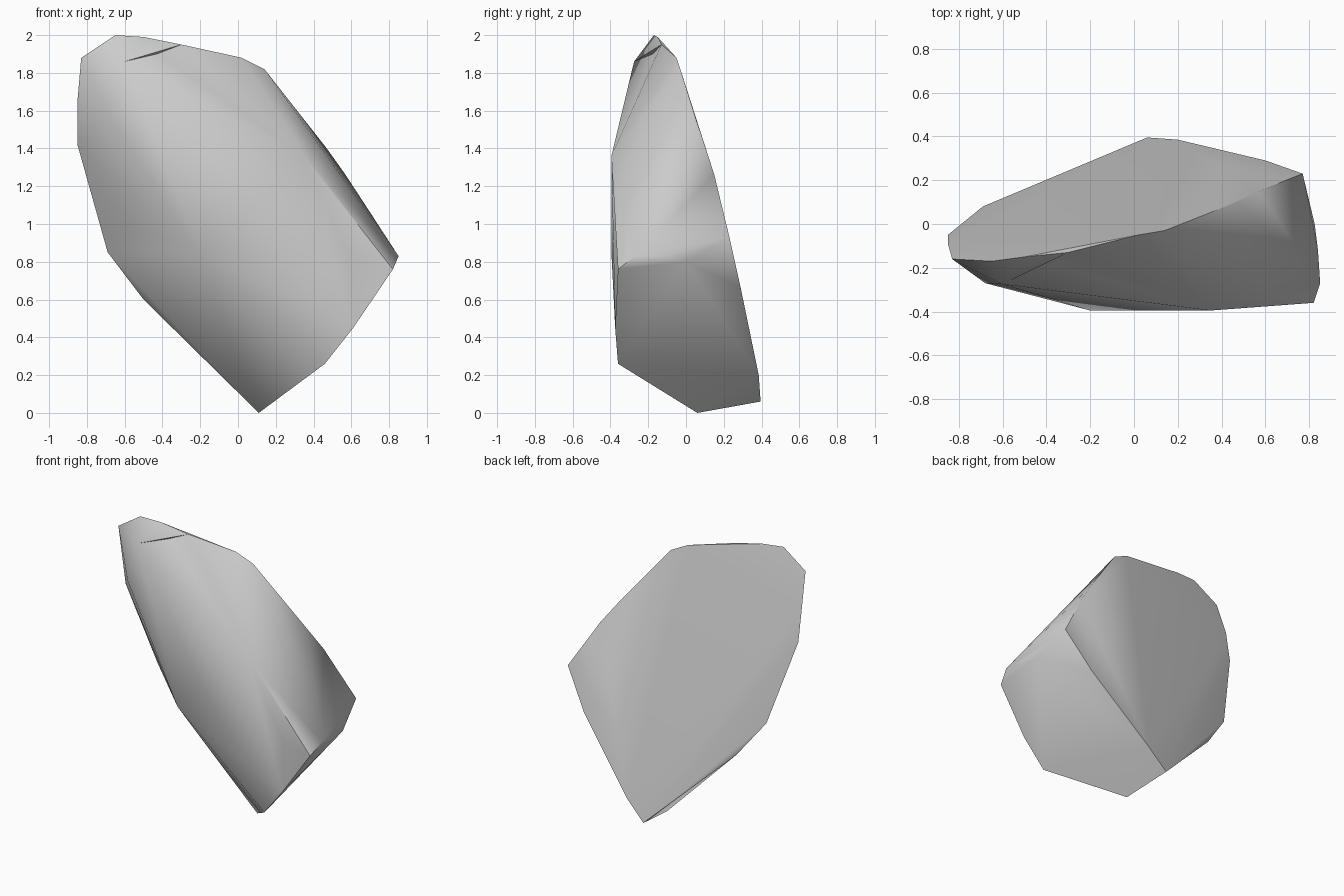
import bpy, bmesh, math
from mathutils import Vector

if "Cube" in bpy.data.objects:
    bpy.data.objects.remove(bpy.data.objects["Cube"])

# Key corners of the rock, grouped by the edge they lie on
front_rim = [(-.83, -.16, 1.88), (-.68, -.27, 1.57), (-.2, -.395, .85), (.46, -.36, .26),
             (.61, -.375, .45), (.35, -.395, 1.36), (-.6, -.275, 1.86)]
top_ridge = [(-.65, -.17, 2.0), (-.5, -.15, 1.99), (-.3, -.13, 1.95), (.02, -.05, 1.88),
             (.14, -.03, 1.82), (.25, .01, 1.67), (.47, .1, 1.4), (.57, .15, 1.26)]
right_corner = [(.77, .23, .93), (.825, .0, .8), (.84, -.12, .83), (.85, -.27, .83), (.82, -.36, .76)]
back_rim = [(.6, .29, .66), (.2, .385, .2), (.06, .395, .06), (-.1, .31, .24),
            (-.5, .145, .6), (-.69, .08, .85), (-.85, -.09, 1.65)]
left_base = [(-.85, -.05, 1.42), (-.77, .01, 1.15), (.11, .06, 0)]

bm = bmesh.new()
for p in front_rim + top_ridge + right_corner + back_rim + left_base:
    bm.verts.new(p)
bmesh.ops.convex_hull(bm, input=bm.verts)
bmesh.ops.delete(bm, geom=[v for v in bm.verts if not v.link_faces], context='VERTS')
bmesh.ops.recalc_face_normals(bm, faces=bm.faces)


# Shallow chips: poke the nearest hull face and sink its centre
def chip(point, depth):
    bm.normal_update()
    p = Vector(point)
    found = []
    for f in bm.faces:
        a, b, c = [v.co for v in f.verts]
        off = (p - a).dot(f.normal)
        q = p - f.normal * off
        if all((v - u).cross(q - u).dot(f.normal) > 0 for u, v in ((a, b), (b, c), (c, a))):
            found.append((abs(off), f.index, f, q, f.normal.copy()))
    if found:
        _, _, face, q, n = min(found, key=lambda t: t[0])
        centre = bmesh.ops.poke(bm, faces=[face])['verts'][0]
        centre.co = q - n * depth


chip((-.62, -.1, .97), .03)
chip((.6, -.37, .8), .03)
chip((-.42, -.2, 1.92), .02)
bmesh.ops.recalc_face_normals(bm, faces=bm.faces)

mesh = bpy.data.meshes.new("rock")
bm.to_mesh(mesh)
bm.free()
rock = bpy.data.objects.new("rock", mesh)
bpy.context.collection.objects.link(rock)
bpy.context.view_layer.objects.active = rock
rock.select_set(True)
bpy.ops.object.shade_smooth_by_angle(angle=math.radians(50))
